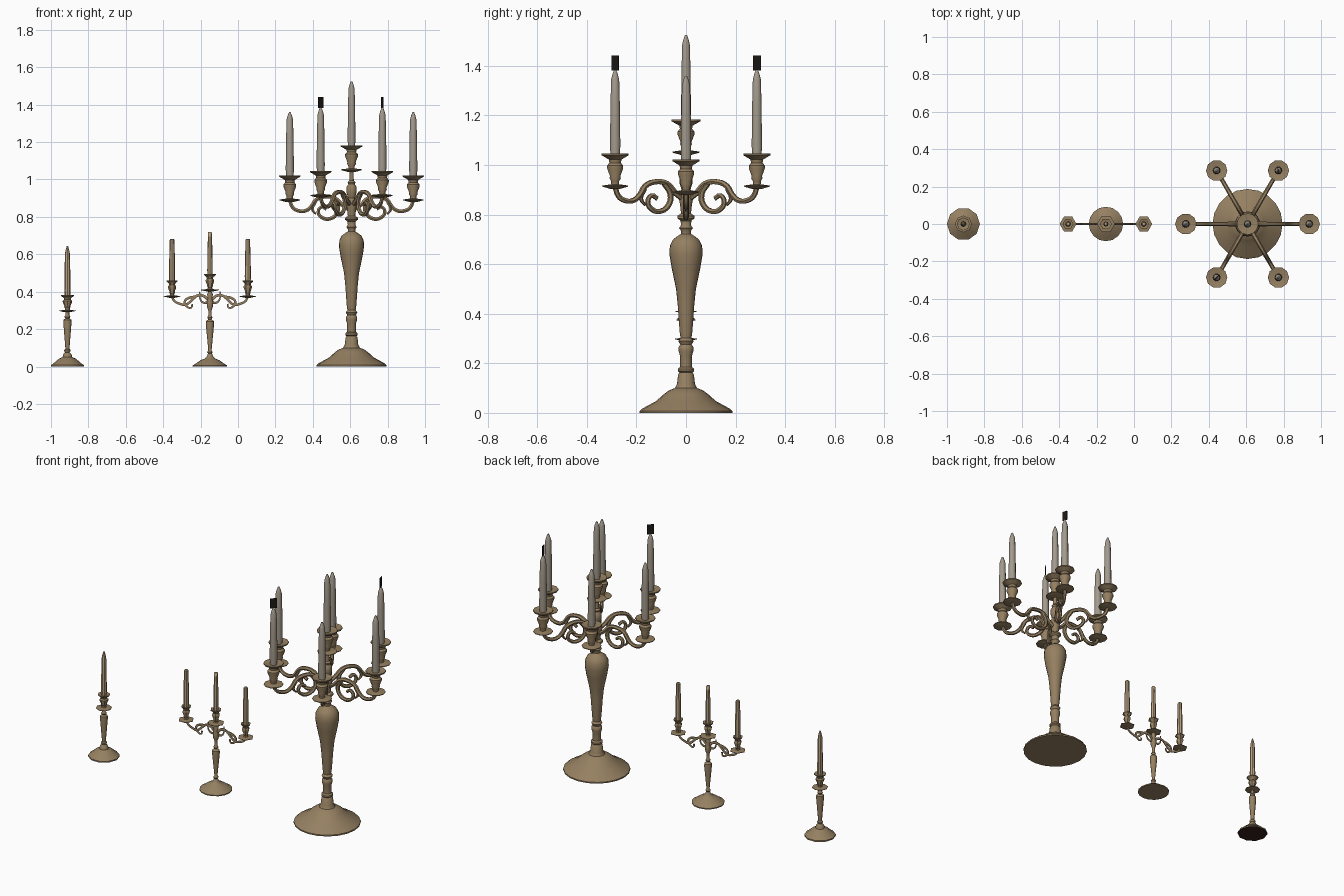
import bpy, bmesh, math
from mathutils import Vector

if "Cube" in bpy.data.objects:
    bpy.data.objects.remove(bpy.data.objects["Cube"])


def material(name, rgb):
    m = bpy.data.materials.new(name)
    m.diffuse_color = (*rgb, 1)
    m.use_nodes = True
    m.node_tree.nodes["Principled BSDF"].inputs["Base Color"].default_value = m.diffuse_color
    return m


BRASS = material("aged_brass", (0.30, 0.215, 0.12))
IVORY = material("ivory_wax", (0.50, 0.37, 0.225))
GREY = material("grey_wax", (0.37, 0.325, 0.265))
WICK = material("burnt_wick", (0.012, 0.009, 0.007))
FELT = material("dark_red_felt", (0.035, 0.012, 0.012))


def add(name, mesh, loc=(0, 0, 0), rot=0):
    ob = bpy.data.objects.new(name, mesh)
    bpy.context.collection.objects.link(ob)
    ob.location = loc
    ob.rotation_euler.z = rot
    return ob


def smooth(ob, angle):
    bpy.ops.object.select_all(action='DESELECT')
    ob.select_set(True)
    bpy.context.view_layer.objects.active = ob
    bpy.ops.object.shade_smooth_by_angle(angle=math.radians(angle))


def lathe(name, profile, sides, mat, loc=(0, 0, 0), under=None, angle=40):
    """Spin (radius, height) points, listed bottom to top, and cap both ends."""
    bm = bmesh.new()
    rings = [[bm.verts.new((r * math.cos(2 * math.pi * i / sides),
                            r * math.sin(2 * math.pi * i / sides), z))
              for i in range(sides)] for r, z in profile]
    for a, b in zip(rings, rings[1:]):
        for i in range(sides):
            j = (i + 1) % sides
            bm.faces.new((a[i], a[j], b[j], b[i]))
    bottom = bm.faces.new(rings[0][::-1])
    bm.faces.new(rings[-1])
    bottom.material_index = 1 if under else 0
    me = bpy.data.meshes.new(name)
    bm.to_mesh(me)
    bm.free()
    me.materials.append(mat)
    if under:
        me.materials.append(under)
    ob = add(name, me, loc)
    smooth(ob, angle)
    return ob


def tube_mesh(name, paths, depth, thin=1.0):
    """Smooth tubes through (radius, z) points in the xz plane, tapered at the last point."""
    cu = bpy.data.curves.new(name, 'CURVE')
    cu.dimensions = '3D'
    cu.bevel_depth = depth
    cu.bevel_resolution = 1
    cu.resolution_u = 3
    cu.use_fill_caps = True
    for pts, tip in paths:
        sp = cu.splines.new('BEZIER')
        sp.bezier_points.add(len(pts) - 1)
        for k, (bp, (x, z)) in enumerate(zip(sp.bezier_points, pts)):
            bp.co = (x, 0, z)
            bp.handle_left_type = bp.handle_right_type = 'AUTO'
            bp.radius = 1 + (tip - 1) * k / (len(pts) - 1)
    ob = add(name, cu)
    bpy.context.view_layer.update()
    me = bpy.data.meshes.new_from_object(ob.evaluated_get(bpy.context.evaluated_depsgraph_get()))
    bpy.data.objects.remove(ob)
    for v in me.vertices:
        v.co.y *= thin
    me.materials.clear()
    me.materials.append(BRASS)
    return me


def cup(name, loc, disc, pan, bulge, h, sides):
    """Drip disc, urn-shaped socket and flared pan; loc is at the drip disc."""
    p = [(.3 * disc, -.08 * h), (disc, 0), (disc, .03 * h), (.3 * disc, .07 * h),
         (.5 * bulge, .16 * h), (.7 * bulge, .25 * h), (.65 * bulge, .32 * h),
         (bulge, .55 * h), (bulge, .64 * h), (.72 * bulge, .72 * h),
         (.8 * bulge, .82 * h), (pan, .95 * h), (pan, h), (.5 * bulge, .94 * h)]
    return lathe(name, p, sides, BRASS, loc)


def candle(name, loc, r, h, mat, sides, pointed=True):
    p = [(r * .85, -.02), (r, h * .1), (r * .9, h * .6), (r * .78, h - .04)]
    p += [(r * .55, h - .02), (r * .2, h)] if pointed else [(r * .75, h - .004), (r * .5, h)]
    return lathe(name, p, sides, mat, loc)


# ---- single candlestick ----
X = -0.912
lathe("single_stick_body", [(.088, 0), (.088, .008), (.078, .014), (.045, .042), (.026, .05),
      (.022, .066), (.012, .076), (.017, .082), (.017, .088), (.011, .094), (.012, .11),
      (.022, .235), (.021, .25), (.011, .258), (.016, .266), (.01, .276), (.01, .295)],
      10, BRASS, (X, 0, 0), under=FELT)
cup("single_stick_cup", (X, 0, .297), .045, .035, .025, .085, 8)
candle("single_stick_candle", (X, 0, .38), .0165, .265, IVORY, 8)

# ---- three-light candelabra ----
X = -0.15
lathe("small_body", [(.092, 0), (.092, .006), (.078, .014), (.05, .034), (.028, .042),
      (.016, .055), (.011, .07), (.015, .077), (.009, .086), (.01, .1), (.022, .225),
      (.021, .242), (.009, .252), (.014, .262), (.009, .272), (.009, .3), (.016, .32),
      (.018, .345), (.011, .365), (.016, .385), (.009, .4), (.009, .41)],
      16, BRASS, (X, 0, 0))
cup("small_centre_cup", (X, 0, .408), .048, .032, .023, .086, 6)
candle("small_centre_candle", (X, 0, .49), .0145, .23, IVORY, 8, False)
small_arm = tube_mesh("small_arm", [
    ([(.01, .355), (.035, .378), (.07, .378), (.1, .352), (.13, .33), (.16, .335),
      (.19, .35), (.2025, .372)], .8),
    ([(.075, .372), (.11, .368), (.135, .348), (.125, .322), (.1, .315), (.095, .335)], .6),
    ([(.01, .345), (.03, .34), (.05, .355), (.055, .4)], .4)], .0085, .6)
for side, tag in ((1, "right"), (-1, "left")):
    arm = add("small_arm_" + tag, small_arm, (X, 0, 0), 0 if side > 0 else math.pi)
    smooth(arm, 50)
    xs = X + side * .2025
    cup("small_cup_" + tag, (xs, 0, .374), .045, .029, .022, .086, 6)
    candle("small_candle_" + tag, (xs, 0, .458), .0165, .225, IVORY, 8, False)

# ---- seven-light candelabra ----
X = 0.607
lathe("large_body", [(.187, 0), (.187, .008), (.175, .018), (.12, .048), (.09, .075), (.07, .09),
      (.045, .1), (.036, .118), (.032, .155), (.026, .162), (.033, .168), (.033, .178),
      (.024, .185), (.024, .23), (.03, .25), (.03, .265), (.023, .275), (.031, .29),
      (.022, .302), (.026, .33), (.033, .43), (.04, .5), (.058, .585), (.067, .64),
      (.065, .675), (.052, .7), (.033, .714), (.02, .722), (.02, .735), (.028, .745),
      (.02, .757), (.022, .775), (.034, .785), (.034, .795), (.02, .805), (.024, .84),
      (.028, .86), (.028, .885), (.018, .9), (.027, .93), (.027, .96), (.017, .975),
      (.021, .985), (.012, .995), (.011, 1.045)], 20, BRASS, (X, 0, 0))
cup("large_centre_cup", (X, 0, 1.05), .055, .058, .034, .133, 12)
candle("large_centre_candle", (X, 0, 1.18), .021, .345, GREY, 10)
large_arm = tube_mesh("large_arm", [
    ([(.015, .865), (.05, .888), (.09, .925), (.145, .932), (.19, .915), (.215, .88),
      (.245, .857), (.285, .857), (.315, .875), (.33, .912)], .85),
    ([(.1, .925), (.073, .885), (.08, .84), (.12, .813), (.16, .822), (.178, .85),
      (.16, .877), (.135, .865)], .75),
    ([(.195, .905), (.21, .865), (.19, .838)], .4)], .0125)
for k in range(6):
    a = math.radians(60 * k)
    drop = -.024 if k % 3 == 0 else 0      # the two side arms hang lower
    arm = add(f"large_arm_{k + 1}", large_arm, (X, 0, drop), a)
    smooth(arm, 50)
    x, y = X + .33 * math.cos(a), .33 * math.sin(a)
    cup(f"large_cup_{k + 1}", (x, y, .913 + drop), .055, .057, .034, .133, 10)
    candle(f"large_candle_{k + 1}", (x, y, 1.042 + drop), .022, .342, GREY, 10)


# flat burnt wicks on two opposite candles
for arm_angle, turn, w in ((240, 45, .04), (60, 107, .032)):
    a, t = math.radians(arm_angle), math.radians(turn)
    bm = bmesh.new()
    bmesh.ops.create_cube(bm, size=1)
    for v in bm.verts:
        v.co = Vector((v.co.x * w, v.co.y * .004, v.co.z * .06))
    me = bpy.data.meshes.new("wick")
    bm.to_mesh(me)
    bm.free()
    me.materials.append(WICK)
    add("burnt_wick_plate", me, (X + .33 * math.cos(a), .33 * math.sin(a), 1.412), t)
